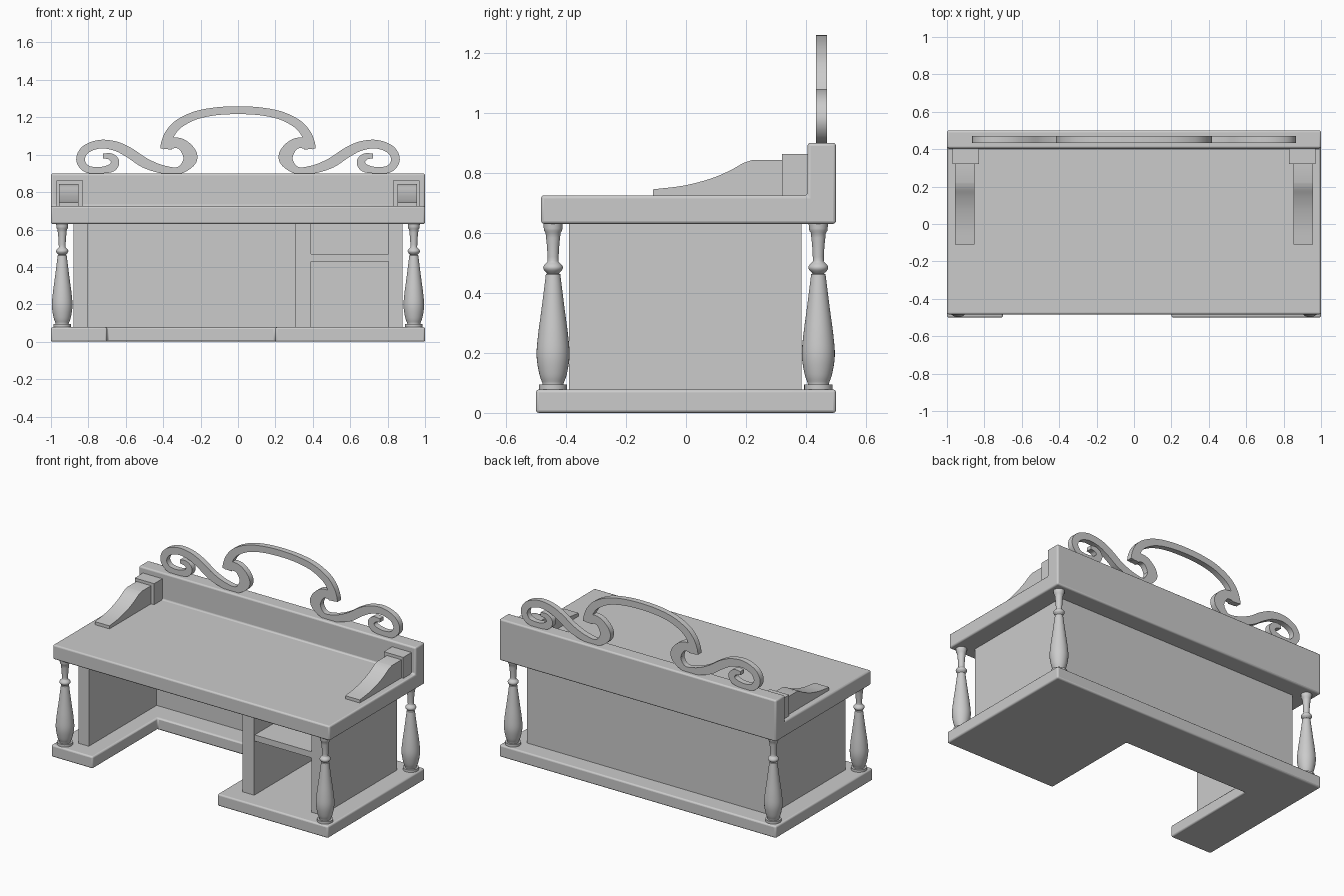
import bpy, bmesh, math
from mathutils import Vector

if "Cube" in bpy.data.objects:
    bpy.data.objects.remove(bpy.data.objects["Cube"])


def finish(bm, name, bevel=0.0, smooth=False):
    bmesh.ops.recalc_face_normals(bm, faces=bm.faces)
    me = bpy.data.meshes.new(name)
    bm.to_mesh(me)
    bm.free()
    ob = bpy.data.objects.new(name, me)
    bpy.context.collection.objects.link(ob)
    if bevel:
        m = ob.modifiers.new("bevel", "BEVEL")
        m.width, m.segments = bevel, 3
        m.limit_method, m.angle_limit = "ANGLE", math.radians(40)
    if smooth or bevel:
        bpy.ops.object.select_all(action="DESELECT")
        ob.select_set(True)
        bpy.context.view_layer.objects.active = ob
        bpy.ops.object.shade_smooth_by_angle(angle=math.radians(35))
    return ob


def prism(name, pts, axis, a, b, bevel=0.0, smooth=False):
    """Extrude a 2D outline along an axis from a to b."""
    bm = bmesh.new()
    put = {"x": lambda p: (a, p[0], p[1]), "z": lambda p: (p[0], p[1], a)}[axis]
    face = bm.faces.new([bm.verts.new(put(p)) for p in pts])
    new = bmesh.ops.extrude_face_region(bm, geom=[face])["geom"]
    step = Vector((b - a, 0, 0)) if axis == "x" else Vector((0, 0, b - a))
    bmesh.ops.translate(bm, vec=step, verts=[v for v in new if isinstance(v, bmesh.types.BMVert)])
    return finish(bm, name, bevel, smooth)


def box(name, x0, x1, y0, y1, z0, z1, bevel=0.0):
    return prism(name, [(x0, y0), (x1, y0), (x1, y1), (x0, y1)], "z", z0, z1, bevel)


def spline(pts, n):
    """Catmull-Rom samples through points of any dimension."""
    P = [Vector(p) for p in pts]
    P = [2 * P[0] - P[1]] + P + [2 * P[-1] - P[-2]]
    out = []
    for i in range(1, len(P) - 2):
        p0, p1, p2, p3 = P[i - 1:i + 3]
        for k in range(n):
            t = k / n
            out.append(0.5 * (2 * p1 + (p2 - p0) * t + (2 * p0 - 5 * p1 + 4 * p2 - p3) * t * t
                              + (3 * p1 - p0 - 3 * p2 + p3) * t ** 3))
    return out + [P[-2]]


def ribbon(name, pts, y0, y1, n=6):
    """Flat board following a path of (x, z, half width)."""
    s = spline(pts, n)
    bm = bmesh.new()
    rings = []
    for i, p in enumerate(s):
        d = (s[min(i + 1, len(s) - 1)] - s[max(i - 1, 0)]).xy.normalized()
        off = Vector((-d.y, d.x)) * p.z
        l, r = p.xy + off, p.xy - off
        rings.append([bm.verts.new(c) for c in ((l.x, y0, l.y), (r.x, y0, r.y),
                                                (r.x, y1, r.y), (l.x, y1, l.y))])
    for a, b in zip(rings, rings[1:]):
        for k in range(4):
            bm.faces.new((a[k], a[(k + 1) % 4], b[(k + 1) % 4], b[k]))
    bm.faces.new(rings[0])
    bm.faces.new(rings[-1])
    return finish(bm, name, smooth=True)


def mirror_x(ob):
    ob.modifiers.new("mirror", "MIRROR").use_axis = (True, False, False)


# Base with knee-space notch
prism("base_plinth", [(-1, -.5), (-.7, -.5), (-.7, .17), (.2, .17), (.2, -.5), (1, -.5), (1, .5), (-1, .5)],
      "z", 0, .078, .01)

# Panels and shelf
box("left_panel", -.88, -.805, -.39, .385, .07, .64)
box("right_panel", .805, .88, -.39, .385, .07, .64)
box("divider_panel", .305, .39, -.39, .35, .07, .64)
box("back_panel", -.85, .85, .31, .385, .07, .64)
box("shelf", .37, .83, -.385, .35, .43, .47)

# Desk top with raised back, L-shaped section
prism("desk_top", [(-.483, .63), (.5, .63), (.5, .9), (.405, .9), (.405, .725), (-.483, .725)],
      "x", -1, 1, .01)

# Side brackets on the desk top
mirror_x(box("bracket_block", .83, .97, .32, .42, .715, .862))
slope = [tuple(p) for p in spline([(-.11, .745), (-.01, .757), (.08, .78), (.145, .807), (.19, .832), (.222, .843)], 4)]
mirror_x(prism("bracket_arm", [(-.11, .715)] + slope + [(.34, .843), (.34, .715)],
               "x", .852, .957, smooth=True))

# Turned corner columns
belly = [tuple(p) for p in spline([(.035, .098), (.046, .13), (.055, .19), (.05, .26), (.038, .35), (.024, .462)], 4)]
bead = [(.019 + .014 * math.sin(math.pi * k / 8), .465 + .038 * k / 8) for k in range(9)]
neck = [tuple(p) for p in spline([(.018, .505), (.02, .55), (.025, .6)], 3)]
profile = [(0, .07), (.047, .07), (.047, .094), (.035, .094)] + belly + bead + neck + \
          [(.03, .607), (.031, .615), (.033, .64), (0, .64)]
for sx, side in ((-1, "left"), (1, "right")):
    for y, end in ((-.443, "front"), (.441, "back")):
        bm = bmesh.new()
        vs = [bm.verts.new((r, 0, z)) for r, z in profile]
        es = [bm.edges.new(e) for e in zip(vs, vs[1:])]
        bmesh.ops.spin(bm, geom=vs + es, axis=(0, 0, 1), cent=(0, 0, 0), steps=32, angle=math.tau)
        bmesh.ops.remove_doubles(bm, verts=bm.verts, dist=1e-5)
        finish(bm, f"{end}_{side}_column", smooth=True).location = (sx * .94, y, 0)

# Scrolled crest: central arch and mirrored side scrolls
half = [(-.384, 1.03, .032), (-.38, 1.065, .03), (-.362, 1.115, .026), (-.318, 1.164, .024),
        (-.233, 1.208, .022), (-.126, 1.231, .021)]
ribbon("crest_arch", half + [(0, 1.238, .021)] + [(-x, z, w) for x, z, w in reversed(half)], .433, .47)
mirror_x(ribbon("crest_scroll", [
    (-.4, 1.058, .029), (-.305, 1.058, .029), (-.254, .985, .038), (-.31, .918, .02), (-.404, .922, .022),
    (-.5, .957, .027), (-.58, 1.01, .027), (-.655, 1.046, .025), (-.74, 1.056, .023), (-.816, 1.027, .023),
    (-.842, .973, .023), (-.81, .925, .02), (-.74, .917, .017), (-.676, .93, .022), (-.657, .963, .022),
    (-.682, .99, .018), (-.722, .993, .012)], .433, .47))
